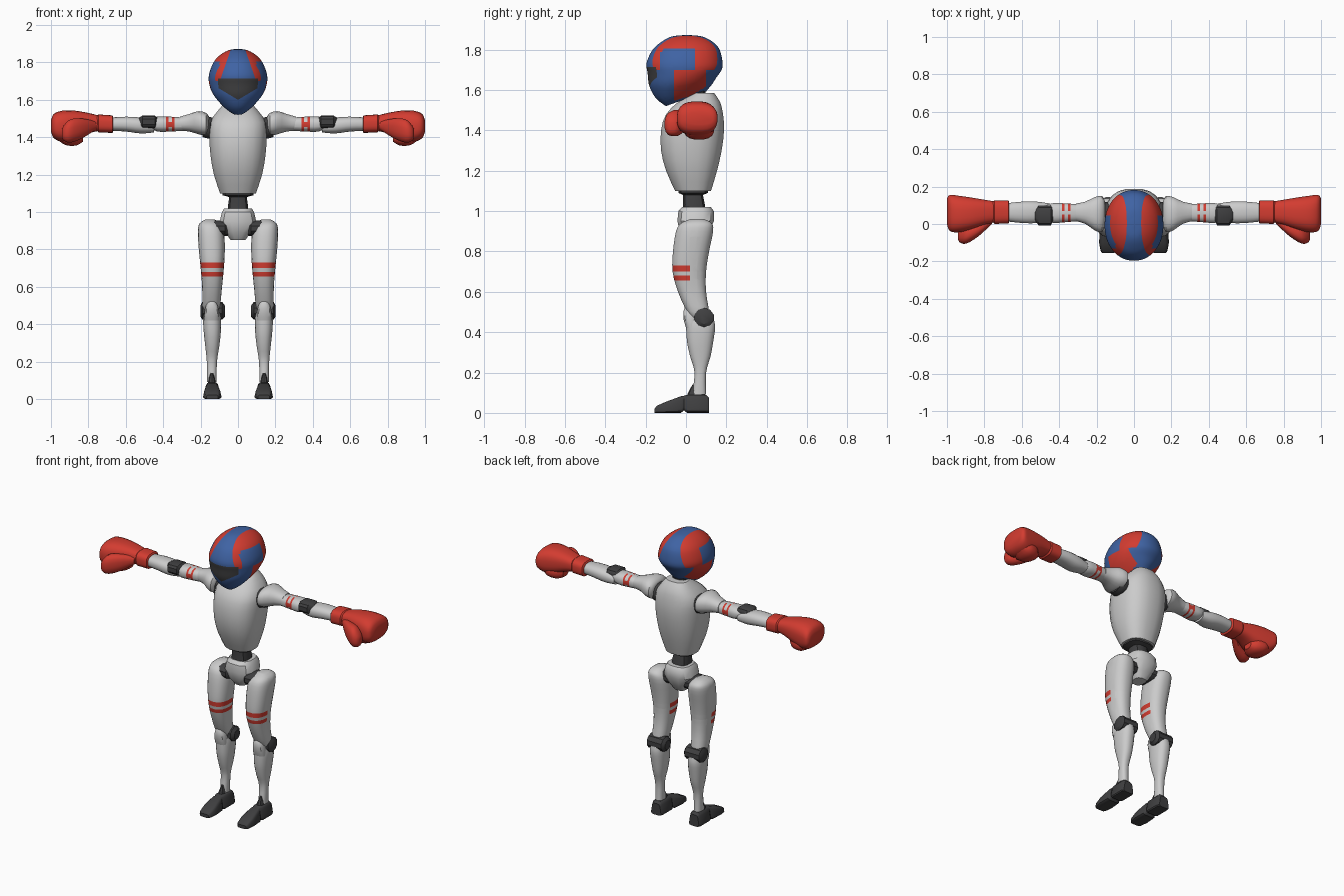
import bpy
import bmesh
from math import cos, sin, pi, copysign
from mathutils import Vector

if "Cube" in bpy.data.objects:
    bpy.data.objects.remove(bpy.data.objects["Cube"], do_unlink=True)


def material(name, rgb):
    mat = bpy.data.materials.new(name)
    mat.use_nodes = True
    colour = (*rgb, 1)
    mat.diffuse_color = colour
    mat.node_tree.nodes["Principled BSDF"].inputs["Base Color"].default_value = colour
    return mat


white = material("light_grey_shell", (.6, .6, .6))
dark = material("charcoal_joint", (.05, .05, .052))
red = material("red_paint", (.65, .045, .03))
blue = material("blue_paint", (.05, .125, .37))
parts = []


def smooth_rows(rows, steps):
    """Insert spline-interpolated sections between the given ones."""
    out = []
    for i in range(len(rows) - 1):
        a, b = rows[max(i - 1, 0)], rows[i]
        c, d = rows[i + 1], rows[min(i + 2, len(rows) - 1)]
        for k in range(steps):
            t = k / steps
            out.append([q + t * (r - p) / 2 + t * t * (p - 2.5 * q + 2 * r - s / 2)
                        + t ** 3 * (1.5 * (q - r) + (s - p) / 2)
                        for p, q, r, s in zip(a, b, c, d)])
    return out + [list(rows[-1])]


def loft(name, axis, rows, mats, sides=24, power=2.4, steps=3,
         bend=None, cuts=(), paint=None, finish=None, flip=False):
    """Skin rounded sections (position, low u, high u, low v, high v) along an axis."""
    bm = bmesh.new()
    rings = []
    for t, u0, u1, v0, v1 in smooth_rows(rows, steps):
        ring = []
        for k in range(sides):
            angle = 2 * pi * (k + .5) / sides
            c, s = cos(angle), sin(angle)
            u = (u0 + u1) / 2 + (u1 - u0) / 2 * copysign(abs(c) ** (2 / power), c)
            v = (v0 + v1) / 2 + (v1 - v0) / 2 * copysign(abs(s) ** (2 / power), s)
            p = Vector({"x": (t, u, v), "y": (u, t, v), "z": (u, v, t)}[axis])
            if bend:
                bend(p)
            ring.append(bm.verts.new(p))
        rings.append(ring)
    for lower, upper in zip(rings, rings[1:]):
        for k in range(sides):
            j = (k + 1) % sides
            bm.faces.new((lower[k], lower[j], upper[j], upper[k]))
    bm.faces.new(rings[0])
    bm.faces.new(rings[-1])
    bmesh.ops.recalc_face_normals(bm, faces=bm.faces)
    # Crisp paint borders
    for point, normal in cuts:
        bmesh.ops.bisect_plane(bm, geom=bm.verts[:] + bm.edges[:] + bm.faces[:],
                               plane_co=point, plane_no=normal)
    if paint:
        for face in bm.faces:
            face.material_index = paint(face.calc_center_median())
    if finish:
        finish(bm)
    if flip:
        for vert in bm.verts:
            vert.co.x *= -1
    bmesh.ops.recalc_face_normals(bm, faces=bm.faces)
    mesh = bpy.data.meshes.new(name)
    bm.to_mesh(mesh)
    bm.free()
    for mat in mats:
        mesh.materials.append(mat)
    obj = bpy.data.objects.new(name, mesh)
    bpy.context.collection.objects.link(obj)
    parts.append(obj)


def centred(rows):
    """Turn (height, half width, front, back) into full section bounds."""
    return [(z, -w, w, front, back) for z, w, front, back in rows]


def pair(name, *args, **options):
    for label, flip in (("left_", False), ("right_", True)):
        loft(label + name, *args, flip=flip, **options)


# Helmet: chin hangs lower than the nape, visor is a recessed dark region
def raise_nape(p):
    slope = min(max((p.y + .1) / .22, 0), 1)
    p.z += .08 * slope * max((1.87 - p.z) / .35, 0) ** 2


def helmet_paint(p):
    x, y, z = abs(p.x), p.y, p.z
    if y < -.07 and x < .105 and 1.6 + .6 * x < z < 1.715:
        return 2
    if z < 1.7:
        return 1 if x > .06 and -.06 < y < .1 else 0
    if x > .1 and -.13 < y < .045 and z < 1.805:
        return 0
    return 1 if x + .35 * (z - 1.85) > .045 else 0


def recess_visor(bm):
    faces = [f for f in bm.faces if f.material_index == 2]
    new = bmesh.ops.extrude_face_region(bm, geom=faces)["geom"]
    moved = [v for v in new if isinstance(v, bmesh.types.BMVert)]
    bmesh.ops.translate(bm, verts=moved, vec=(0, .035, 0))


loft("helmet", "z", centred([
    (1.52, .05, -.1, .1), (1.56, .09, -.15, .125), (1.62, .135, -.182, .15),
    (1.68, .155, -.19, .178), (1.735, .154, -.195, .18), (1.8, .13, -.165, .165),
    (1.84, .095, -.12, .13), (1.865, .05, -.07, .08), (1.872, .01, -.01, .02)]),
    (blue, red, dark), sides=64, power=2.1, steps=5, bend=raise_nape,
    cuts=[((side * .045, 0, 1.85), (side, 0, .35)) for side in (1, -1)]
    + [((0, 0, z), (0, 0, 1)) for z in (1.7, 1.715, 1.805)]
    + [((0, y, 0), (0, 1, 0)) for y in (-.13, -.06, .045, .1)]
    + [((0, 0, 1.6), (side * .6, 0, -1)) for side in (1, -1)],
    paint=helmet_paint, finish=recess_visor)

# Trunk
loft("neck", "z", centred([(1.5, .075, -.02, .13), (1.56, .055, 0, .1), (1.64, .055, 0, .1)]),
     [dark], sides=12)
loft("torso", "z", centred([
    (1.1, .097, -.055, .125), (1.2, .13, -.1, .155), (1.3, .148, -.125, .178),
    (1.4, .155, -.125, .19), (1.48, .15, -.1, .185), (1.54, .11, -.04, .17),
    (1.585, .07, .03, .14)]), [white], sides=20, power=2.5, steps=2)
loft("waist", "z", centred([
    (1, .055, -.02, .1), (1.03, .055, -.015, .095), (1.08, .048, -.015, .085),
    (1.09, .085, -.04, .11), (1.11, .085, -.04, .11)]), [dark], sides=12, power=3, steps=1)
loft("pelvis", "z", centred([
    (.85, .04, 0, .09), (.89, .07, -.03, .115), (.95, .1, -.045, .14),
    (1, .088, -.04, .14), (1.02, .075, -.02, .125)]), [white], sides=12, power=2.8, steps=1)

# Legs
pair("hip_joint", "x", [(.04, 0, .1, .87, .95), (.07, -.035, .11, .87, .955),
                        (.13, -.03, .1, .87, .955)], [dark], sides=12, steps=1)


def thigh_paint(p):
    band = .655 < p.z < .68 or .7 < p.z < .73
    return int(band and p.y < (.02 if p.x > .14 else .055))


pair("thigh", "z", [
    (.47, .105, .18, .03, .11), (.5, .095, .19, .005, .115), (.6, .085, .192, -.04, .1),
    (.7, .075, .2, -.067, .1), (.8, .07, .21, -.065, .115), (.9, .075, .215, -.05, .135),
    (.94, .098, .205, -.025, .128), (.96, .125, .175, .02, .09)], (white, red),
    cuts=[((0, 0, z), (0, 0, 1)) for z in (.655, .68, .7, .73)]
    + [((0, y, 0), (0, 1, 0)) for y in (.02, .055)], paint=thigh_paint)
pair("knee_joint", "x", [(.07, .06, .12, .44, .5), (.085, .04, .14, .425, .52),
                         (.19, .04, .14, .425, .52), (.2, .06, .12, .44, .5)],
     [dark], sides=10, power=2, steps=1)
pair("kneecap", "z", [(.42, .1, .18, 0, .06), (.46, .1, .18, -.012, .06),
                      (.5, .108, .172, -.014, .04), (.525, .125, .155, -.005, .02)],
     [white], sides=12, steps=2)
pair("shin", "z", [
    (.09, .115, .165, .03, .1), (.2, .112, .167, .042, .1), (.28, .1, .175, .02, .122),
    (.35, .092, .183, .005, .135), (.42, .09, .187, 0, .145), (.46, .095, .182, 0, .14)],
    [white], sides=20)
pair("ankle", "z", [(.07, .118, .163, 0, .1), (.1, .12, .16, .01, .09),
                    (.14, .132, .148, .032, .06)], [dark], sides=10, steps=1)


def narrow_top(p):
    p.x = .138 + (p.x - .138) * (1 - 4.2 * p.z)


pair("shoe", "y", [
    (-.155, .105, .17, 0, .022), (-.145, .095, .18, 0, .035), (-.1, .085, .19, 0, .055),
    (-.025, .09, .187, 0, .083), (-.01, .1, .177, .012, .085), (.005, .09, .187, 0, .09),
    (.1, .09, .187, 0, .09), (.115, .1, .177, 0, .075)],
    [dark], sides=16, power=5, steps=1, bend=narrow_top)

# Arms
pair("shoulder_joint", "x", [(.12, .01, .11, 1.41, 1.5), (.15, -.02, .12, 1.39, 1.51),
                             (.19, -.01, .11, 1.4, 1.5)], [dark], sides=12, steps=2)
pair("shoulder", "x", [
    (.155, 0, .12, 1.44, 1.51), (.17, -.045, .15, 1.41, 1.53), (.21, -.035, .145, 1.415, 1.54),
    (.26, 0, .12, 1.43, 1.525), (.31, .015, .11, 1.435, 1.51)], [white], sides=20, steps=2)


def arm_paint(p):
    ring = .34 < p.x < .352 or .372 < p.x < .384
    link = .352 < p.x < .372 and 1.455 < p.z < 1.482
    gap = p.z > 1.49 and .045 < p.y < .075
    return int((ring or link) and not gap)


pair("upper_arm", "x", [
    (.29, .015, .105, 1.435, 1.505), (.36, .01, .11, 1.43, 1.51),
    (.43, .005, .112, 1.43, 1.51), (.47, .02, .1, 1.45, 1.5)], (white, red),
    cuts=[((x, 0, 0), (1, 0, 0)) for x in (.34, .352, .372, .384)]
    + [((0, 0, z), (0, 0, 1)) for z in (1.455, 1.482)], paint=arm_paint)
pair("elbow_joint", "x", [
    (.425, .03, .09, 1.46, 1.5), (.445, -.008, .1, 1.447, 1.517),
    (.51, -.008, .1, 1.447, 1.517), (.53, .02, .08, 1.455, 1.505)],
    [dark], sides=12, power=3, steps=1)
pair("forearm", "x", [
    (.45, .025, .11, 1.425, 1.485), (.52, .005, .12, 1.42, 1.505),
    (.6, .005, .12, 1.43, 1.51), (.69, .015, .11, 1.435, 1.505)], [white], sides=20)

# Boxing gloves
pair("glove_cuff", "x", [
    (.667, .01, .12, 1.43, 1.51), (.672, .003, .127, 1.423, 1.517),
    (.745, 0, .127, 1.425, 1.522), (.755, .01, .12, 1.435, 1.515)], [red], power=3, steps=1)
pair("glove_fist", "x", [
    (.74, .01, .12, 1.435, 1.515), (.8, -.005, .13, 1.42, 1.53), (.87, -.03, .142, 1.392, 1.542),
    (.94, -.045, .152, 1.375, 1.542), (.985, -.038, .156, 1.395, 1.525),
    (1, 0, .135, 1.43, 1.49)], [red], power=2.7)
pair("glove_fingers", "x", [
    (.83, .04, .1, 1.375, 1.42), (.865, 0, .13, 1.355, 1.45), (.92, -.01, .14, 1.357, 1.45),
    (.965, .02, .12, 1.385, 1.45)], [red], sides=16)
pair("glove_thumb", "x", [
    (.76, 0, .05, 1.44, 1.485), (.83, -.065, .01, 1.395, 1.5), (.895, -.105, -.01, 1.37, 1.497),
    (.93, -.1, -.03, 1.38, 1.465), (.942, -.08, -.05, 1.4, 1.44)], [red], sides=16)

# Smooth shading with crisp edges
bpy.ops.object.select_all(action="DESELECT")
for obj in parts:
    obj.select_set(True)
bpy.context.view_layer.objects.active = parts[0]
bpy.ops.object.shade_smooth_by_angle(angle=.6)
